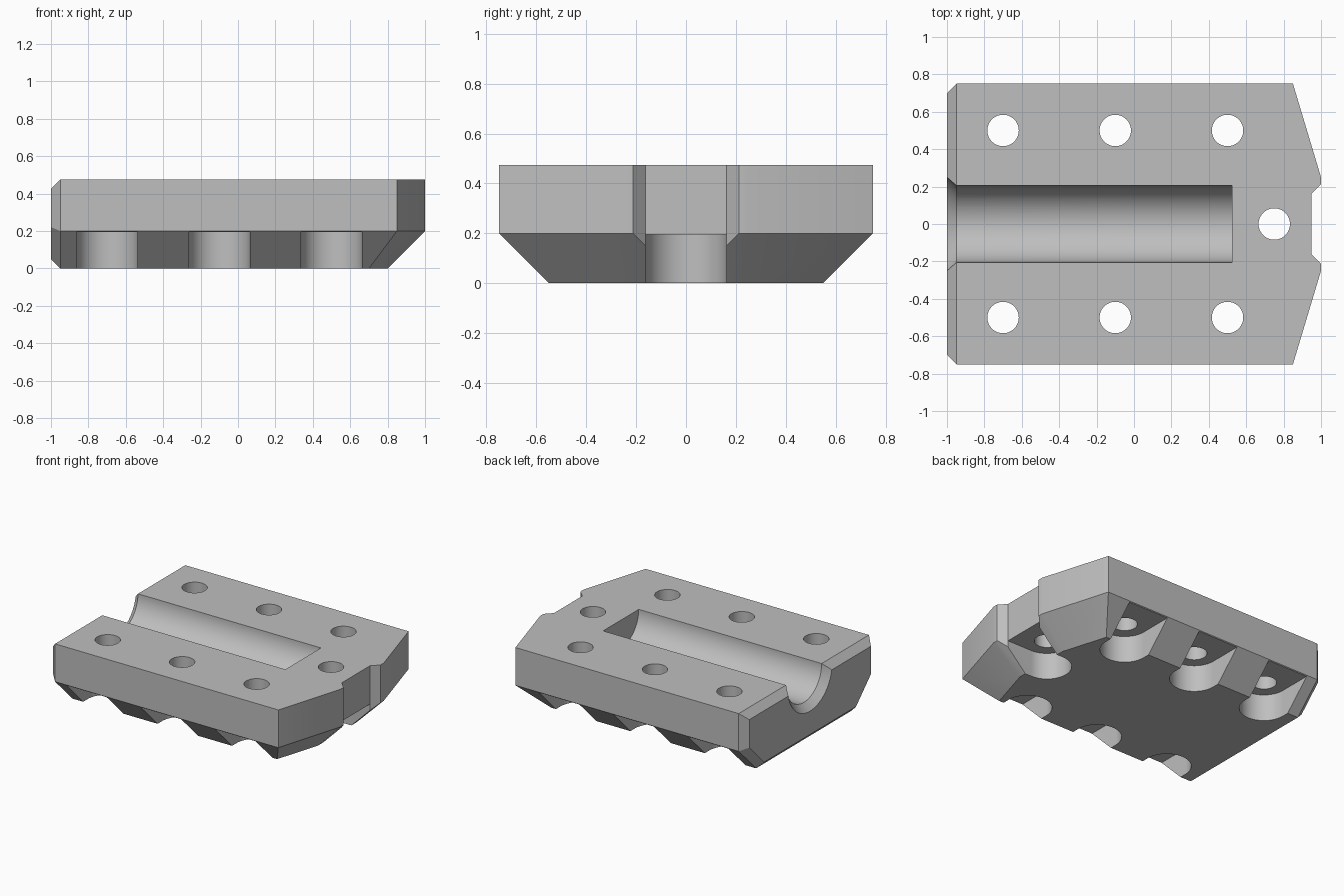
import bpy, bmesh, math
from mathutils import Matrix

cube = bpy.data.objects.get("Cube")
if cube:
    bpy.data.objects.remove(cube, do_unlink=True)

HEIGHT, SHOULDER, BORE_TOP = 0.475, 0.2, 0.195
HOLE_R, BORE_R, GROOVE_R = 0.084, 0.163, 0.205

grey = bpy.data.materials.new("machined grey")
grey.use_nodes = True
colour = (0.52, 0.52, 0.52, 1)
grey.diffuse_color = colour
grey.node_tree.nodes["Principled BSDF"].inputs["Base Color"].default_value = colour


def make_object(name, bm):
    bmesh.ops.recalc_face_normals(bm, faces=bm.faces)
    mesh = bpy.data.meshes.new(name)
    bm.to_mesh(mesh)
    bm.free()
    obj = bpy.data.objects.new(name, mesh)
    bpy.context.collection.objects.link(obj)
    mesh.materials.append(grey)
    return obj


def prism(name, outline, low, high):
    bm = bmesh.new()
    face = bm.faces.new([bm.verts.new((x, y, low)) for x, y in outline])
    grown = bmesh.ops.extrude_face_region(bm, geom=[face])["geom"]
    top = [v for v in grown if isinstance(v, bmesh.types.BMVert)]
    bmesh.ops.translate(bm, verts=top, vec=(0, 0, high - low))
    return make_object(name, bm)


def x_cone(name, x0, r0, x1, r1):
    bm = bmesh.new()
    place = Matrix.Translation(((x0 + x1) / 2, 0, HEIGHT)) @ Matrix.Rotation(math.pi / 2, 4, "Y")
    bmesh.ops.create_cone(bm, cap_ends=True, segments=96, radius1=r0, radius2=r1,
                          depth=x1 - x0, matrix=place)
    return make_object(name, bm)


def arc(x, y, radius, start, sweep, steps):
    return [(x + radius * math.cos(start + sweep * i / steps),
             y + radius * math.sin(start + sweep * i / steps)) for i in range(steps + 1)]


# Convex body: sloped underside, angled nose and bevelled rear face
half_body = [
    (-1, 0.7, 0.425), (-1, 0.7, 0.221), (-1, 0.529, 0.05),
    (-0.95, 0.75, HEIGHT), (-0.95, 0.75, SHOULDER), (-0.95, 0.55, 0),
    (0.85, 0.75, HEIGHT), (0.85, 0.75, SHOULDER), (0.7, 0.55, 0),
    (1, 0.25, HEIGHT), (1, 0.25, SHOULDER), (0.8, 0.22, 0),
]
bm = bmesh.new()
for x, y, z in half_body:
    for side in (-1, 1):
        bm.verts.new((x, side * y, z))
bmesh.ops.convex_hull(bm, input=bm.verts)
bmesh.ops.dissolve_limit(bm, angle_limit=math.radians(1.5), verts=bm.verts, edges=bm.edges)
body = make_object("clamp_block", bm)

# Round groove with a flared mouth
cutters = [x_cone("groove_cutter", -1.2, GROOVE_R, 0.525, GROOVE_R),
           x_cone("groove_flare_cutter", -1.1, GROOVE_R + 0.15, -0.85, GROOVE_R - 0.1)]

# Notch in the nose
cutters.append(prism("nose_notch_cutter",
                     [(0.95, -0.163), (0.95, 0.163), (1.05, 0.263), (1.05, -0.263)], -0.1, 0.6))

# Bolt holes, each with a recess open to the nearest side
bolts = [(x, side * 0.5, side * math.pi / 2) for x in (-0.7, -0.1, 0.5) for side in (-1, 1)]
bolts.append((0.75, 0, 0))
for x, y, facing in bolts:
    hole = arc(x, y, HOLE_R, 0, math.tau, 48)[:-1]
    cutters.append(prism("hole_cutter", hole, -0.1, 0.6))
    recess = arc(x, y, BORE_R, facing + math.pi / 2, math.pi, 32)
    for px, py in (recess[-1], recess[0]):
        recess.append((px + 0.4 * math.cos(facing), py + 0.4 * math.sin(facing)))
    cutters.append(prism("recess_cutter", recess, -0.1, BORE_TOP))

# Cut the body and discard the cutters
bpy.ops.object.select_all(action="DESELECT")
body.select_set(True)
bpy.context.view_layer.objects.active = body
for cutter in cutters:
    cut = body.modifiers.new(cutter.name, "BOOLEAN")
    cut.operation = "DIFFERENCE"
    cut.solver = "EXACT"
    cut.object = cutter
    bpy.ops.object.modifier_apply(modifier=cut.name)
    bpy.data.objects.remove(cutter, do_unlink=True)

bpy.ops.object.shade_smooth_by_angle(angle=math.radians(20))
